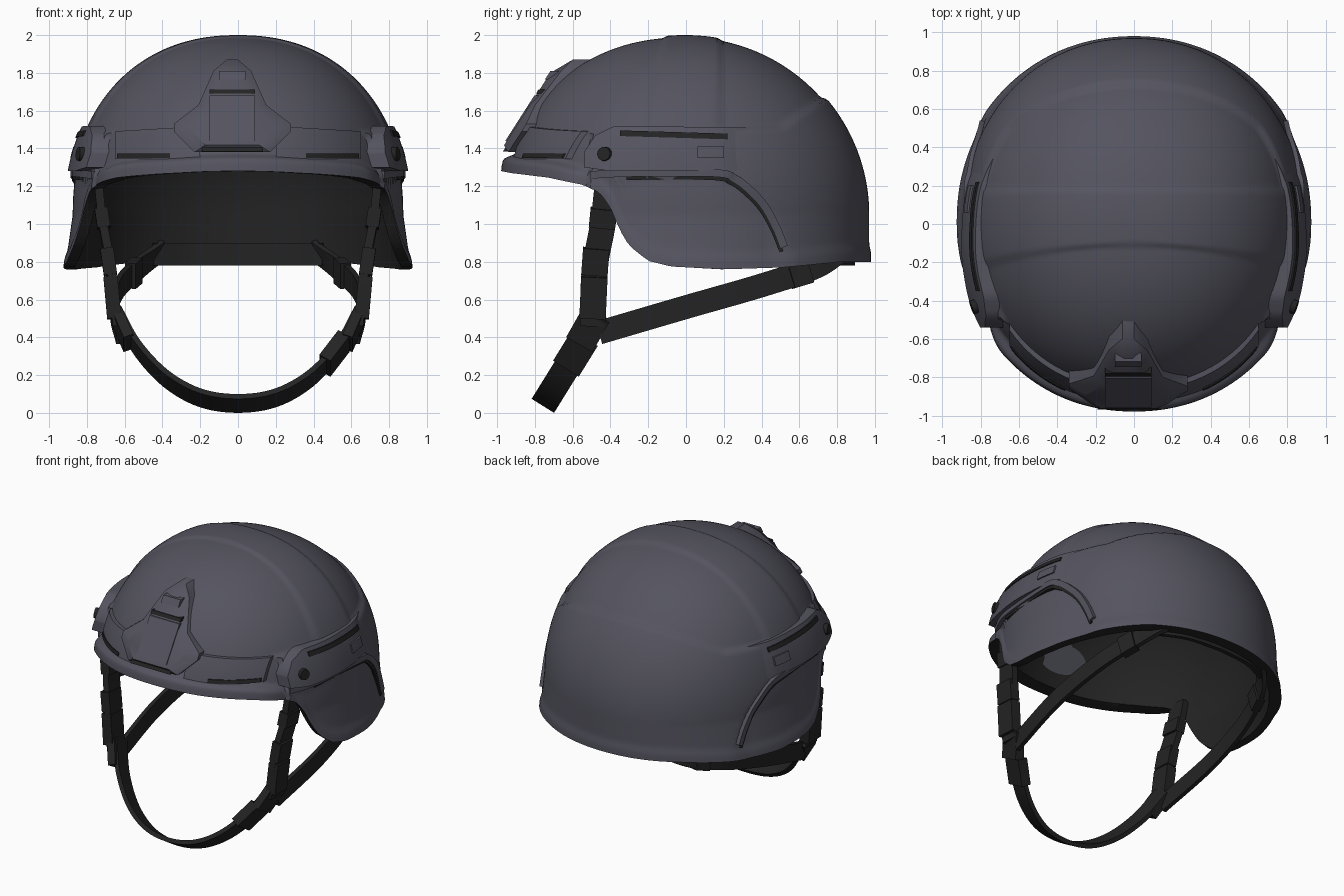
import bpy, bmesh, math
from mathutils import Vector, Matrix

cube = bpy.data.objects.get("Cube")
if cube:
    bpy.data.objects.remove(cube, do_unlink=True)


def material(name, rgb):
    m = bpy.data.materials.new(name)
    m.use_nodes = True
    m.diffuse_color = (*rgb, 1)
    m.node_tree.nodes["Principled BSDF"].inputs["Base Color"].default_value = (*rgb, 1)
    return m


SHELL = material("slate_grey", (0.09, 0.088, 0.115))
DARK = material("matte_black", (0.017, 0.017, 0.017))


def make(name, verts, faces, mats, mirror=False, dark_from=None, bm=None):
    """Mesh object with closed, outward-facing surface."""
    me = bpy.data.meshes.new(name)
    if bm is None:
        me.from_pydata(verts, [], faces)
        bm = bmesh.new()
        bm.from_mesh(me)
    for m in mats:
        me.materials.append(m)
    bmesh.ops.holes_fill(bm, edges=[e for e in bm.edges if e.is_boundary], sides=0)
    bmesh.ops.recalc_face_normals(bm, faces=bm.faces)
    if dark_from is not None:
        bm.faces.ensure_lookup_table()
        for f in bm.faces[dark_from:]:
            f.material_index = 1
    bm.to_mesh(me)
    bm.free()
    ob = bpy.data.objects.new(name, me)
    bpy.context.collection.objects.link(ob)
    bpy.ops.object.select_all(action="DESELECT")
    ob.select_set(True)
    bpy.context.view_layer.objects.active = ob
    bpy.ops.object.shade_smooth_by_angle(angle=math.radians(35))
    if mirror:
        ob.modifiers.new("Mirror", "MIRROR")


def interp(table, u):
    if u <= table[0][0]:
        return table[0][1]
    for (a, p), (b, q) in zip(table, table[1:]):
        if u <= b:
            return p + (q - p) * (u - a) / (b - a)
    return table[-1][1]


def smooth(a, b, v):
    t = min(1, max(0, (v - a) / (b - a)))
    return t * t * (3 - 2 * t)


# Basic dome: half width, front and back depth at each height
MID, RISE, EXP = 1.05, 0.938, 2.1


def prof(z, p):
    return max(0, 1 - (max(0, z - MID) / RISE) ** p) ** (1 / p)


def half_width(z):
    return 0.875 * prof(z, 2.2) + 0.04 * max(0, (MID - z) / 0.28)


def depth(z, y):
    return 0.945 * prof(z, 2.2) if y < 0 else 0.95 * prof(z, 2)


def root(r):
    return max(0, 1 - min(1, abs(r)) ** EXP) ** (1 / EXP)


def side_at(y, z, off):
    return (half_width(z) * root(y / depth(z, y)) + 0.02 + off, y, z)


def front_at(x, z, off):
    return (x, -depth(z, -1) * root(x / half_width(z)) - off, z)


RIM = [(-1, 1.29), (-0.9, 1.27), (-0.7, 1.245), (-0.55, 1.21), (-0.46, 1.17), (-0.4, 1.09),
       (-0.35, 0.97), (-0.3, 0.885), (-0.2, 0.805), (-0.08, 0.775), (0.2, 0.76), (0.5, 0.77),
       (0.8, 0.8)]
ARC = [(-0.5, 1.26), (-0.3, 1.27), (0.15, 1.27), (0.26, 1.24), (0.35, 1.17), (0.42, 1.09),
       (0.48, 0.98), (0.52, 0.88)]
CREST = [(-0.56, 0), (-0.5, 1.5), (0.3, 1.52), (0.5, 1.53), (0.72, 1.68)]


def relief(x, y, z, rim):
    """Raised lower shell, crown band, ear recess and rolled rim."""
    d = 0.02 * smooth(0, 0.04, interp(CREST, y) - z)
    if z > 1.45:
        front_edge = -0.13 - 0.16 * x * x
        d = max(d, 0.012 * smooth(0, 0.04, min(y - front_edge, 0.2 - y)))
    ear = smooth(-0.56, -0.42, y) * smooth(0.58, 0.42, y)
    d -= 0.02 * ear * smooth(0, 0.03, interp(ARC, y) - z)
    lip = 0.01 + 0.045 * smooth(0.45, 0.65, -y)
    return d + lip * (1 - smooth(0.04, 0.1, z - rim))


def shell():
    seg, lev, top = 200, 90, MID + RISE
    verts = []
    for inner in (False, True):
        verts.append((0, 0, 2 - 0.06 * inner))
        for i in range(1, lev + 1):
            drop = 1 - math.cos(math.pi / 2 * i / lev)
            for j in range(seg):
                t = 2 * math.pi * j / seg
                c, s = (math.copysign(abs(v) ** (2 / EXP), v) for v in (math.cos(t), math.sin(t)))
                rim = interp(RIM, 0.95 * s)
                z = top - (top - rim) * drop
                x, y = half_width(z) * c, depth(z, s) * s
                n = Vector((x / 0.77, y / 0.9, max(0, z - MID) / 0.88)).normalized()
                d = -0.05 if inner else relief(x, y, z, rim)
                if i == lev:
                    n.z = 0
                verts.append(Vector((x, y, z)) + n * d)
    half = 1 + seg * lev

    def skin(o):
        ring = lambda i, j: o + 1 + (i - 1) * seg + j % seg
        fan = [(o, ring(1, j), ring(1, j + 1)) for j in range(seg)]
        return fan + [(ring(i, j), ring(i + 1, j), ring(i + 1, j + 1), ring(i, j + 1))
                      for i in range(1, lev) for j in range(seg)]

    outer = skin(0)
    last = half - seg
    edge = [(last + j, last + half + j, last + half + (j + 1) % seg, last + (j + 1) % seg)
            for j in range(seg)]
    make("helmet_shell", verts, outer + edge + skin(half), [SHELL, DARK], dark_from=len(outer))


def patch(name, where, u0, u1, lo, hi, off, mat, mirror=True, cols=16, sink=0.02):
    """Thin raised plate following a surface; lo, hi and off are functions of u."""
    rows = [0, 0.12, 0.3, 0.5, 0.7, 0.88, 1]
    loop = [(f, True) for f in rows] + [(f, False) for f in reversed(rows)]
    verts = []
    for k in range(cols + 1):
        u = u0 + (u1 - u0) * k / cols
        verts += [where(u, lo(u) + (hi(u) - lo(u)) * f, off(u) if front else -sink) for f, front in loop]
    r = len(loop)
    faces = [(i * r + k, i * r + (k + 1) % r, (i + 1) * r + (k + 1) % r, (i + 1) * r + k)
             for i in range(cols) for k in range(r)]
    make(name, verts, faces, [mat], mirror)


def ribbon(name, pts, width, thick, mat, wide=None, mirror=True, steps=6):
    """Flat strap along a smooth path; wide is the fixed width direction."""
    p = [Vector(q) for q in pts]
    p = [2 * p[0] - p[1]] + p + [2 * p[-1] - p[-2]]
    path = []
    for a, b, c, d in zip(p, p[1:], p[2:], p[3:]):
        for k in range(steps):
            t = k / steps
            path.append(0.5 * (2 * b + (c - a) * t + (2 * a - 5 * b + 4 * c - d) * t * t
                               + (3 * b - a - 3 * c + d) * t ** 3))
    path.append(p[-2])
    verts, n = [], len(path)
    for i, q in enumerate(path):
        t = (path[min(i + 1, n - 1)] - path[max(i - 1, 0)]).normalized()
        w = Vector(wide) if wide else t.cross(Vector((1, 0, 0)))
        w = (w - t * w.dot(t)).normalized()
        h = t.cross(w) * thick / 2
        w = w * width / 2
        verts += [q + w + h, q - w + h, q - w - h, q + w - h]
    faces = [(4 * i + k, 4 * i + (k + 1) % 4, 4 * i + 4 + (k + 1) % 4, 4 * i + 4 + k)
             for i in range(n - 1) for k in range(4)]
    make(name, verts, faces, [mat], mirror)


shell()

# Side rails with slots, pad and screw
rail_off = lambda y: interp([(-0.54, 0.075), (-0.3, 0.045), (0, 0.02), (0.2, 0.012), (0.34, -0.01)], y)
patch("side_rail", side_at, -0.54, 0.34, lambda y: interp([(-0.54, 1.3), (-0.4, 1.28)], y),
      lambda y: interp([(-0.54, 1.38), (-0.48, 1.47), (-0.38, 1.52), (0.34, 1.51)], y), rail_off, SHELL, cols=30)
patch("rail_slot", side_at, -0.35, 0.22, lambda y: 1.455 - 0.03 * y,
      lambda y: 1.485 - 0.03 * y, lambda y: rail_off(y) + 0.008, DARK)
patch("rail_pad", side_at, 0.06, 0.2, lambda y: 1.35, lambda y: 1.41, lambda y: rail_off(y) + 0.01, SHELL)

bm = bmesh.new()
turn = Vector((0.94, -0.33, 0.1)).to_track_quat("Z", "Y").to_matrix().to_4x4()
bmesh.ops.create_cone(bm, cap_ends=True, segments=20, radius1=0.04, radius2=0.036, depth=0.04,
                      matrix=Matrix.Translation(side_at(-0.43, 1.37, rail_off(-0.43))) @ turn)
make("rail_screw", None, None, [DARK], mirror=True, bm=bm)

# Curved lip over the ear cover with its dark groove
ribbon("ear_lip", [side_at(y, z, 0) for y, z in ARC], 0.04, 0.035, SHELL)
ribbon("ear_groove", [side_at(y - 0.015, z - 0.026, -0.012) for y, z in ARC[1:]], 0.022, 0.03, DARK)

# Brow plates either side of the front mount
patch("brow_plate", front_at, 0.2, 0.65, lambda x: 1.345, lambda x: 1.53 - 0.06 * x,
      lambda x: 0.022 + 0.02 * x, SHELL)
patch("brow_slot", front_at, 0.36, 0.64, lambda x: 1.35, lambda x: 1.372,
      lambda x: 0.03 + 0.02 * x, DARK)

# Front mount: faceted diamond block
CX, CZ = -0.03, 1.55


def mount_at(x, z, off):
    return (x, -0.68 - (1.86 - z) * 0.64 - off, z)


half = [(0.03, 1.87), (0.1, 1.81), (0.18, 1.63), (0.31, 1.53), (0.31, 1.49), (0.2, 1.38)]
outline = [(CX + w, z) for w, z in half] + [(CX - w, z) for w, z in reversed(half)]
verts = [front_at(x, z, -0.03) for x, z in outline]
verts += [Vector(front_at(x, z, 0)).lerp(Vector(mount_at(x, z, 0)), 0.55) for x, z in outline]
verts += [mount_at(CX + (x - CX) * 0.72, CZ + (z - CZ) * 0.78, 0) for x, z in outline]
n = len(outline)
faces = [(r * n + k, r * n + (k + 1) % n, r * n + n + (k + 1) % n, r * n + n + k)
         for r in range(2) for k in range(n)]
make("front_mount", verts, faces, [SHELL])
for name, x0, x1, z0, z1, off, mat in (
        ("mount_panel", -0.15, 0.09, 1.44, 1.68, 0.008, SHELL),
        ("mount_slot", -0.15, 0.09, 1.69, 1.712, 0.006, DARK),
        ("mount_foot", -0.19, 0.13, 1.385, 1.41, -0.015, DARK),
        ("mount_cap", -0.1, 0.04, 1.765, 1.81, 0.006, SHELL)):
    patch(name, mount_at, x0, x1, lambda x: z0, lambda x: z1, lambda x: off, mat, mirror=False, cols=2, sink=0.04)

# Straps and buckles
chin_y = lambda z: -0.75 + (z - 0.05) * 0.62
CHIN_WIDE = (0, 0.85, -0.53)
chin = [(x, chin_y(z), z) for x, z in ((0.63, 0.52), (0.53, 0.34), (0.38, 0.18), (0.2, 0.08), (0, 0.05))]
chin += [(-x, y, z) for x, y, z in reversed(chin[:-1])]
ribbon("chin_strap", chin, 0.14, 0.03, DARK, CHIN_WIDE, mirror=False)
ribbon("front_strap", [(0.74, -0.415, 1.22), (0.715, -0.44, 1), (0.67, -0.485, 0.75), (0.64, -0.495, 0.46)],
       0.135, 0.045, DARK)
ribbon("rear_strap", [(0.4, 0.82, 0.86), (0.52, 0.68, 0.77), (0.62, 0.4, 0.675), (0.66, 0, 0.56),
                      (0.63, -0.46, 0.425)], 0.125, 0.03, DARK)
ribbon("rear_slider", [(0.535, 0.65, 0.755), (0.57, 0.55, 0.725)], 0.14, 0.06, DARK)
ribbon("nape_strap", [(0.45, 0.77, 0.84), (0.25, 0.855, 0.84), (0, 0.88, 0.84)], 0.12, 0.03, DARK, (0, 0, 1))
ribbon("strap_keeper", [(0.725, -0.435, 1.08), (0.71, -0.445, 0.98)], 0.14, 0.07, DARK)
ribbon("strap_slider", [(0.695, -0.475, 0.87), (0.675, -0.485, 0.73)], 0.14, 0.07, DARK)
ribbon("strap_buckle", [(0.675, -0.485, 0.72), (0.655, -0.495, 0.5)], 0.14, 0.075, DARK)
ribbon("strap_junction", [(0.645, -0.475, 0.52), (0.58, -0.56, 0.37)], 0.16, 0.055, DARK)
ribbon("chin_adjuster", [(0.56, chin_y(0.38), 0.38), (0.46, chin_y(0.25), 0.25)], 0.16, 0.07, DARK,
       CHIN_WIDE, mirror=False)
